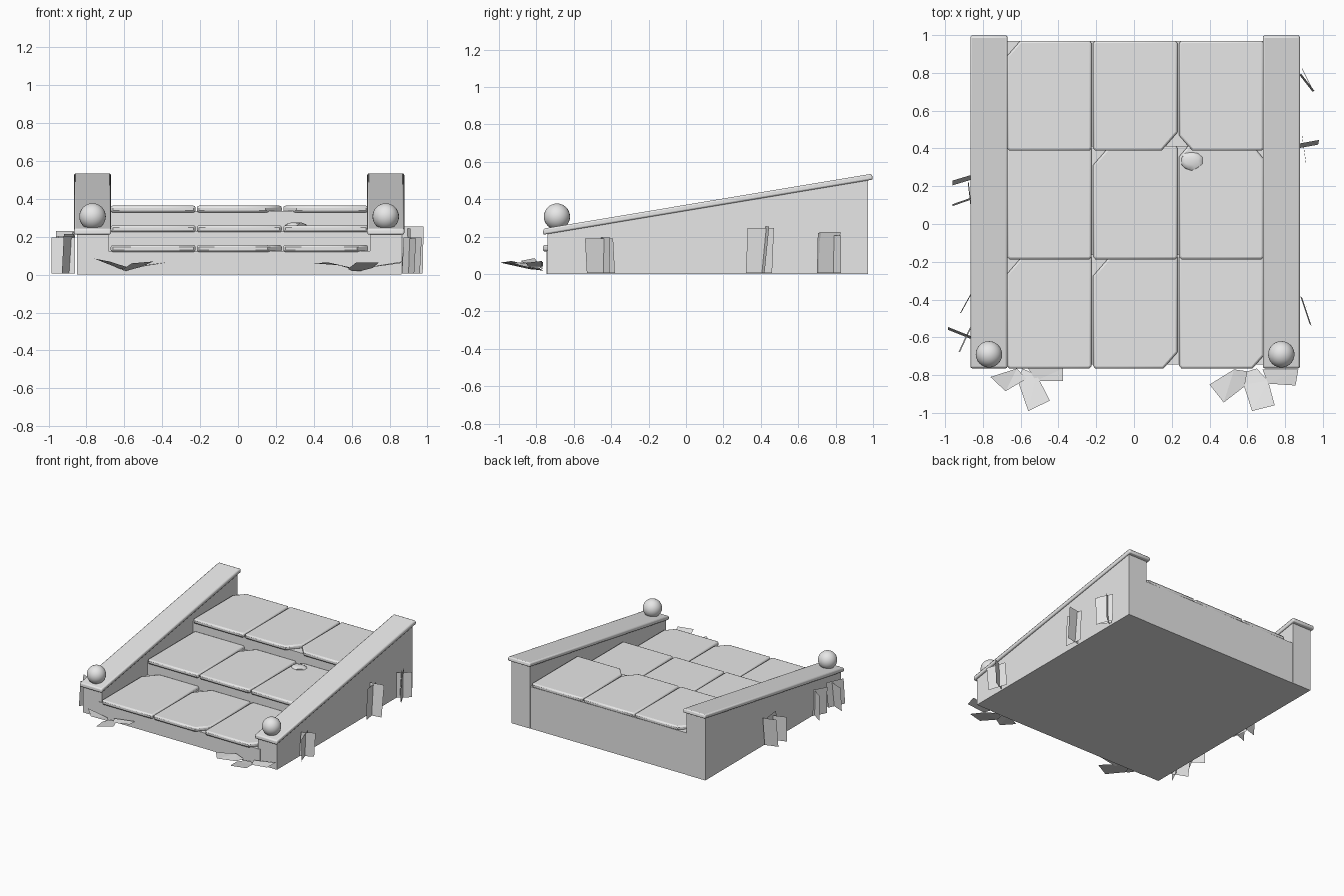
import bpy, bmesh, math, random
from mathutils import Vector

if "Cube" in bpy.data.objects:
    bpy.data.objects.remove(bpy.data.objects["Cube"])

random.seed(4)
stone = bpy.data.materials.new("grey stone")
stone.diffuse_color = (0.8, 0.8, 0.8, 1)
stone.use_nodes = True
stone.node_tree.nodes["Principled BSDF"].inputs["Base Color"].default_value = stone.diffuse_color


def finish(name, bm, bevel=0, segments=2, smooth=False):
    """Turn a bmesh into a named object with the stone material."""
    me = bpy.data.meshes.new(name)
    bm.to_mesh(me)
    bm.free()
    ob = bpy.data.objects.new(name, me)
    bpy.context.collection.objects.link(ob)
    me.materials.append(stone)
    if bevel:
        mod = ob.modifiers.new("rounded edges", 'BEVEL')
        mod.width, mod.segments = bevel, segments
        mod.limit_method, mod.angle_limit = 'ANGLE', math.radians(50)
    if smooth:
        bpy.ops.object.select_all(action='DESELECT')
        ob.select_set(True)
        bpy.context.view_layer.objects.active = ob
        bpy.ops.object.shade_smooth_by_angle(angle=math.radians(40))
    return ob


def prism(name, points, direction, **kw):
    """Extrude a closed outline along a direction."""
    bm = bmesh.new()
    face = bm.faces.new([bm.verts.new(p) for p in points])
    new = bmesh.ops.extrude_face_region(bm, geom=[face])['geom']
    bmesh.ops.translate(bm, vec=direction,
                        verts=[v for v in new if isinstance(v, bmesh.types.BMVert)])
    bmesh.ops.recalc_face_normals(bm, faces=bm.faces)
    return finish(name, bm, **kw)


def side_profile(name, pts, x0, x1, **kw):
    return prism(name, [(x0, y, z) for y, z in pts], (x1 - x0, 0, 0), **kw)


# Stepped base under the slabs
side_profile("step_base", [(-0.745, 0), (0.97, 0), (0.97, 0.335), (0.41, 0.335),
                           (0.41, 0.23), (-0.165, 0.23), (-0.165, 0.125),
                           (-0.745, 0.125)], -0.71, 0.715)

# Side walls, sloping coping and ball ornaments
for side, cx in (("left", -0.768), ("right", 0.78)):
    side_profile(side + "_wall", [(-0.74, 0), (0.972, 0), (0.972, 0.51), (-0.74, 0.222)],
                 cx - 0.083, cx + 0.083)
    side_profile(side + "_coping", [(-0.765, 0.21), (1.0, 0.505), (0.993, 0.536),
                                    (-0.762, 0.243)],
                 cx - 0.098, cx + 0.098, bevel=0.009, smooth=True)
    bm = bmesh.new()
    bmesh.ops.create_uvsphere(bm, u_segments=24, v_segments=16, radius=0.07)
    bmesh.ops.translate(bm, vec=(cx, -0.69, 0.307), verts=bm.verts)
    finish(side + "_ball", bm, smooth=True)


def slab(name, x0, x1, y0, y1, z0, z1, chips):
    """Paving slab; chips = cut sizes at front-left, front-right, back-right, back-left."""
    pts = []
    corners = [(x0, y0, 1, 1), (x1, y0, -1, 1), (x1, y1, -1, -1), (x0, y1, 1, -1)]
    for i, ((x, y, sx, sy), c) in enumerate(zip(corners, chips)):
        c = max(c, 0.012)
        a, b = (x + sx * c, y, z0), (x, y + sy * c * 1.15, z0)
        pts += [b, a] if i % 2 == 0 else [a, b]
    prism(name, pts, (0, 0, z1 - z0), bevel=0.011, smooth=True)


# Nine paving slabs, some with broken corners
columns = [(-0.672, -0.224), (-0.217, 0.231), (0.239, 0.687)]
rows = [(-0.765, -0.16, 0.12, 0.156), (-0.187, 0.415, 0.224, 0.26),
        (0.388, 0.97, 0.328, 0.364)]
chips = {(0, 0): (0, 0, 0, 0.09), (0, 1): (0, 0.075, 0, 0.10), (0, 2): (0, 0.06, 0, 0),
         (1, 1): (0, 0, 0, 0.09), (1, 2): (0, 0, 0.06, 0.05),
         (2, 0): (0, 0, 0, 0.07), (2, 1): (0, 0.085, 0, 0), (2, 2): (0.07, 0, 0, 0)}
for r, (y0, y1, z0, z1) in enumerate(rows):
    for c, (x0, x1) in enumerate(columns):
        slab(f"slab_{r + 1}_{c + 1}", x0, x1, y0, y1, z0, z1, chips.get((r, c), (0, 0, 0, 0)))

# Loose stone chip on the middle step
bm = bmesh.new()
bmesh.ops.create_icosphere(bm, subdivisions=2, radius=1)
for v in bm.verts:
    v.co *= random.uniform(0.9, 1.08)
    v.co = Vector((0.305 + v.co.x * 0.06, 0.335 + v.co.y * 0.05, 0.258 + v.co.z * 0.018))
finish("loose_chip", bm, smooth=True)


def card(name, a, b, top, lean=(0, 0)):
    """Upright thin leaf card between two ground points, leaning at the top."""
    bm = bmesh.new()
    a, b, l = Vector((*a, 0.005)), Vector((*b, 0.005)), Vector((*lean, top))
    bm.faces.new([bm.verts.new(p) for p in (a, b, b + l, a + l)])
    finish(name, bm)


# Weed cards growing beside the walls: start, end, height, lean
weeds = {
    "right_weed": [((0.865, -0.46), (0.96, -0.41), 0.19, (0.01, 0.005)),
                   ((0.88, -0.38), (0.93, -0.53), 0.185, (0.01, -0.01)),
                   ((0.865, 0.40), (0.975, 0.42), 0.25, (0.005, 0.025)),
                   ((0.89, 0.46), (0.91, 0.32), 0.24, (0, 0.01)),
                   ((0.875, 0.79), (0.945, 0.70), 0.215, (0.01, 0.005)),
                   ((0.87, 0.76), (0.955, 0.83), 0.20, (0, 0)),
                   ((0.89, 0.82), (0.945, 0.71), 0.22, (0, 0.005))],
    "left_weed": [((-0.86, 0.235), (-0.96, 0.205), 0.225, (0, 0.025)),
                  ((-0.86, 0.13), (-0.96, 0.095), 0.20, (0, 0.01)),
                  ((-0.865, 0.09), (-0.88, 0.22), 0.22, (0.005, 0)),
                  ((-0.86, -0.39), (-0.95, -0.33), 0.20, (0, 0)),
                  ((-0.86, -0.37), (-0.915, -0.47), 0.21, (-0.005, 0)),
                  ((-0.86, -0.61), (-0.985, -0.56), 0.19, (0, 0.015)),
                  ((-0.87, -0.55), (-0.93, -0.68), 0.20, (0.01, 0.005))],
}
for name, items in weeds.items():
    for i, item in enumerate(items):
        card(f"{name}_{i + 1}", *item)

# Flat leaves spreading out at the foot of each wall
leaves = {
    "left_leaf": [[(-0.76, -0.81, 0.085), (-0.68, -0.885, 0.07), (-0.57, -0.82, 0.035),
                   (-0.62, -0.765, 0.03)],
                  [(-0.615, -0.83, 0.025), (-0.56, -0.99, 0.06), (-0.445, -0.935, 0.07),
                   (-0.515, -0.80, 0.04), (-0.59, -0.765, 0.02)],
                  [(-0.56, -0.765, 0.04), (-0.52, -0.83, 0.04), (-0.375, -0.83, 0.065),
                   (-0.375, -0.765, 0.065)]],
    "right_leaf": [[(0.40, -0.85, 0.06), (0.475, -0.945, 0.065), (0.585, -0.86, 0.04),
                    (0.60, -0.78, 0.03), (0.53, -0.77, 0.05)],
                   [(0.58, -0.85, 0.03), (0.625, -0.99, 0.065), (0.745, -0.96, 0.065),
                    (0.71, -0.83, 0.035), (0.65, -0.765, 0.02), (0.60, -0.78, 0.02)],
                   [(0.68, -0.77, 0.04), (0.71, -0.845, 0.04), (0.855, -0.855, 0.06),
                    (0.87, -0.77, 0.07)]],
}
for name, shapes in leaves.items():
    for i, pts in enumerate(shapes):
        bm = bmesh.new()
        f = bm.faces.new([bm.verts.new(p) for p in pts])
        bmesh.ops.triangulate(bm, faces=[f])
        finish(f"{name}_{i + 1}", bm)
